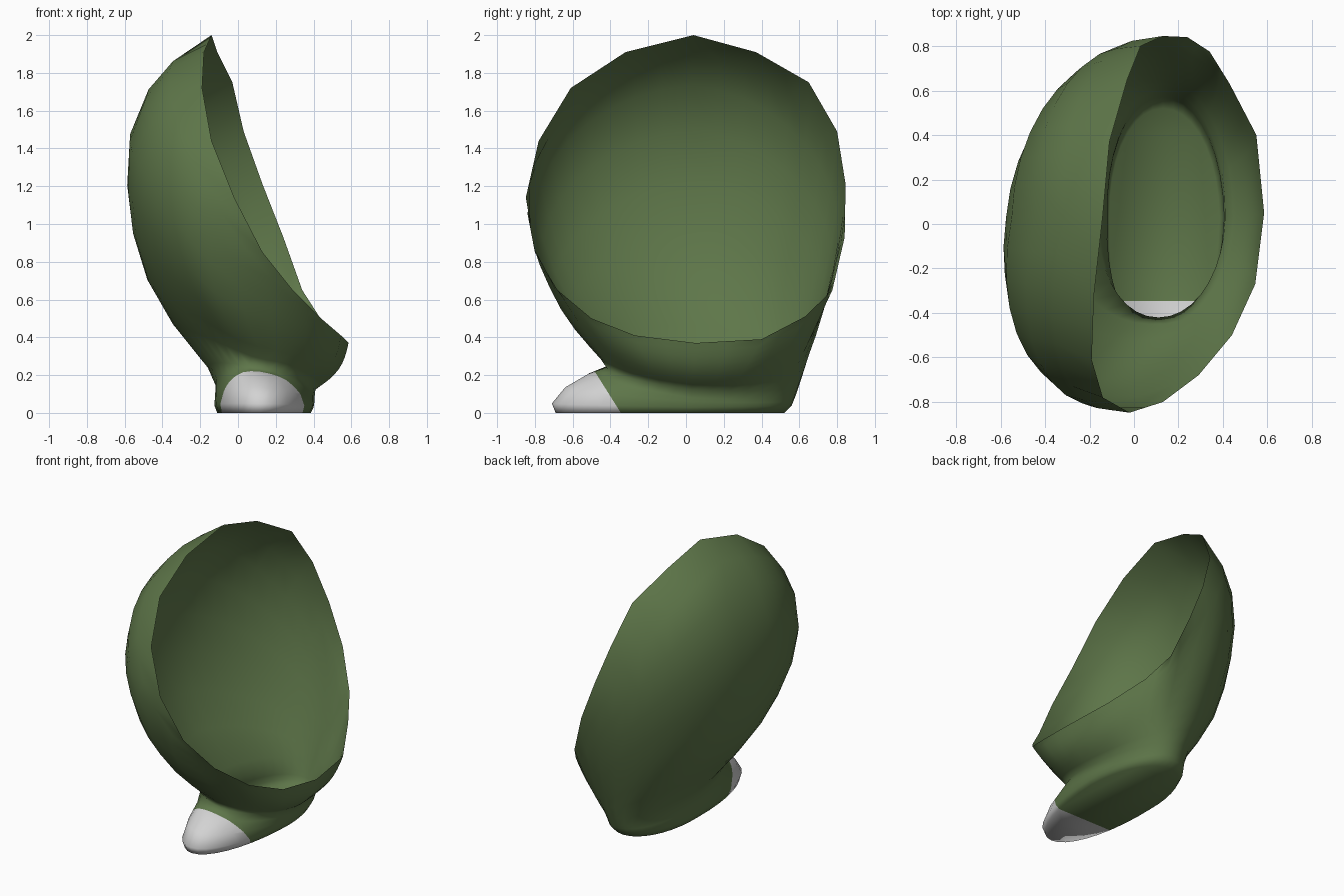
import bpy, bmesh, math
from mathutils import Vector

if "Cube" in bpy.data.objects:
    bpy.data.objects.remove(bpy.data.objects["Cube"])

N = 36        # points per ring
MID_Y = 0.03  # y of the back and front point of every ring
ANKLE = 8     # loop number of the narrow ankle


def material(name, rgb):
    m = bpy.data.materials.new(name)
    m.diffuse_color = (*rgb, 1)
    m.use_nodes = True
    m.node_tree.nodes["Principled BSDF"].inputs["Base Color"].default_value = m.diffuse_color
    return m


# Open rim, from its top point round by +y to the low front and back by -y
RIM = [(-.14, .04, 2), (-.11, .37, 1.91), (-.03, .65, 1.75), (.03, .80, 1.49),
       (.13, .845, 1.21), (.24, .84, .93), (.34, .775, .65), (.43, .63, .51),
       (.55, .40, .39), (.585, .05, .37), (.545, -.27, .41), (.44, -.50, .50),
       (.29, -.68, .65), (.13, -.80, .85), (-.02, -.848, 1.14), (-.14, -.78, 1.44),
       (-.19, -.61, 1.72), (-.18, -.32, 1.91)]

# Rings down the leg: back (x, z), +y side (x, y, z), front (x, z), -y side (x, y, z)
RINGS = [
    ((-.31, 1.885), (.07, .835, 1.07), (.57, .345), (-.09, -.84, 1.055)),
    ((-.445, 1.735), (.02, .81, .94), (.56, .31), (-.14, -.82, .955)),
    ((-.55, 1.50), (.02, .78, .78), (.545, .28), (-.16, -.77, .81)),
    ((-.575, 1.23), (.04, .74, .62), (.53, .25), (-.13, -.70, .645)),
    ((-.555, .97), (.07, .70, .47), (.50, .21), (-.07, -.61, .50)),
    ((-.48, .705), (.09, .66, .345), (.46, .175), (.00, -.52, .385)),
    ((-.345, .47), (.12, .63, .24), (.43, .145), (.07, -.45, .30)),
    ((-.16, .24), (.13, .60, .15), (.41, .125), (.11, -.42, .24)),
    ((-.12, .15), (.13, .58, .09), (.405, .08), (.12, -.52, .205)),
    ((-.12, .10), (.13, .57, .065), (.405, .06), (.12, -.64, .135)),
    ((-.125, .04), (.13, .56, .04), (.40, .03), (.12, -.71, .05)),
    ((-.11, 0), (.13, .52, 0), (.385, 0), (.12, -.69, 0)),
]


def rim_points():
    pts = [Vector(p) for p in RIM]
    out = []
    for i, p in enumerate(pts):
        out += [p, (p + pts[(i + 1) % len(pts)]) / 2]
    return out


def ring_points(back, left, front, right):
    """Four slightly full quarter ellipses through the four given points."""
    b = Vector((back[0], MID_Y, back[1]))
    f = Vector((front[0], MID_Y, front[1]))
    c = (b + f) / 2
    out = []
    for i in range(N):
        a = 2 * math.pi * i / N
        u, v = math.cos(a), math.sin(a)
        along = b if u >= 0 else f
        side = Vector(left if v >= 0 else right)
        out.append(c + (along - c) * abs(u) ** .97 + (side - c) * abs(v) ** .97)
    return out


# Front of the leg runs almost straight, slightly swollen, from the rim to the ankle
rings = [rim_points()] + [ring_points(*r) for r in RINGS]
for k in range(1, ANKLE):
    for i in range(N):
        u = -math.cos(2 * math.pi * i / N)
        t = min(1, max(0, (u + .05) / .6))
        w = t * t * (3 - 2 * t)
        straight = rings[0][i].lerp(rings[ANKLE][i], k / ANKLE)
        swell = .035 * math.sin(math.pi * k / ANKLE) * max(0, u)
        straight += Vector((swell, 0, -swell * .5))
        rings[k][i] = rings[k][i].lerp(straight, w)

# Leg shell: loft from the rim to the sole
bm = bmesh.new()
loops = [[bm.verts.new(p) for p in pts] for pts in rings]
for a, b in zip(loops, loops[1:]):
    for i in range(N):
        j = (i + 1) % N
        bm.faces.new((a[i], a[j], b[j], b[i]))
bm.faces.new(loops[-1])
bmesh.ops.recalc_face_normals(bm, faces=bm.faces[:])
sole = min(bm.faces, key=lambda f: f.calc_center_median().z)
if sole.normal.z > 0:
    bmesh.ops.reverse_faces(bm, faces=bm.faces[:])

# Toe cap: slanted cut across the front of the foot
cut_co, cut_no = Vector((0, -.345, 0)), Vector((0, 1, .63)).normalized()
low = [f for f in bm.faces if max(v.co.z for v in f.verts) < .32]
geom = set(low) | {e for f in low for e in f.edges} | {v for f in low for v in f.verts}
bmesh.ops.bisect_plane(bm, geom=list(geom), plane_co=cut_co, plane_no=cut_no, dist=1e-5)
for f in bm.faces:
    c = f.calc_center_median()
    f.smooth = True
    f.material_index = int((c - cut_co).dot(cut_no) < 0 and c.z < .225 and c.y < -.34)

mesh = bpy.data.meshes.new("leg_with_foot")
bm.to_mesh(mesh)
bm.free()
mesh.materials.append(material("moss green", (.112, .182, .067)))
mesh.materials.append(material("toe light grey", (.65, .65, .65)))
leg = bpy.data.objects.new("leg_with_foot", mesh)
bpy.context.collection.objects.link(leg)
